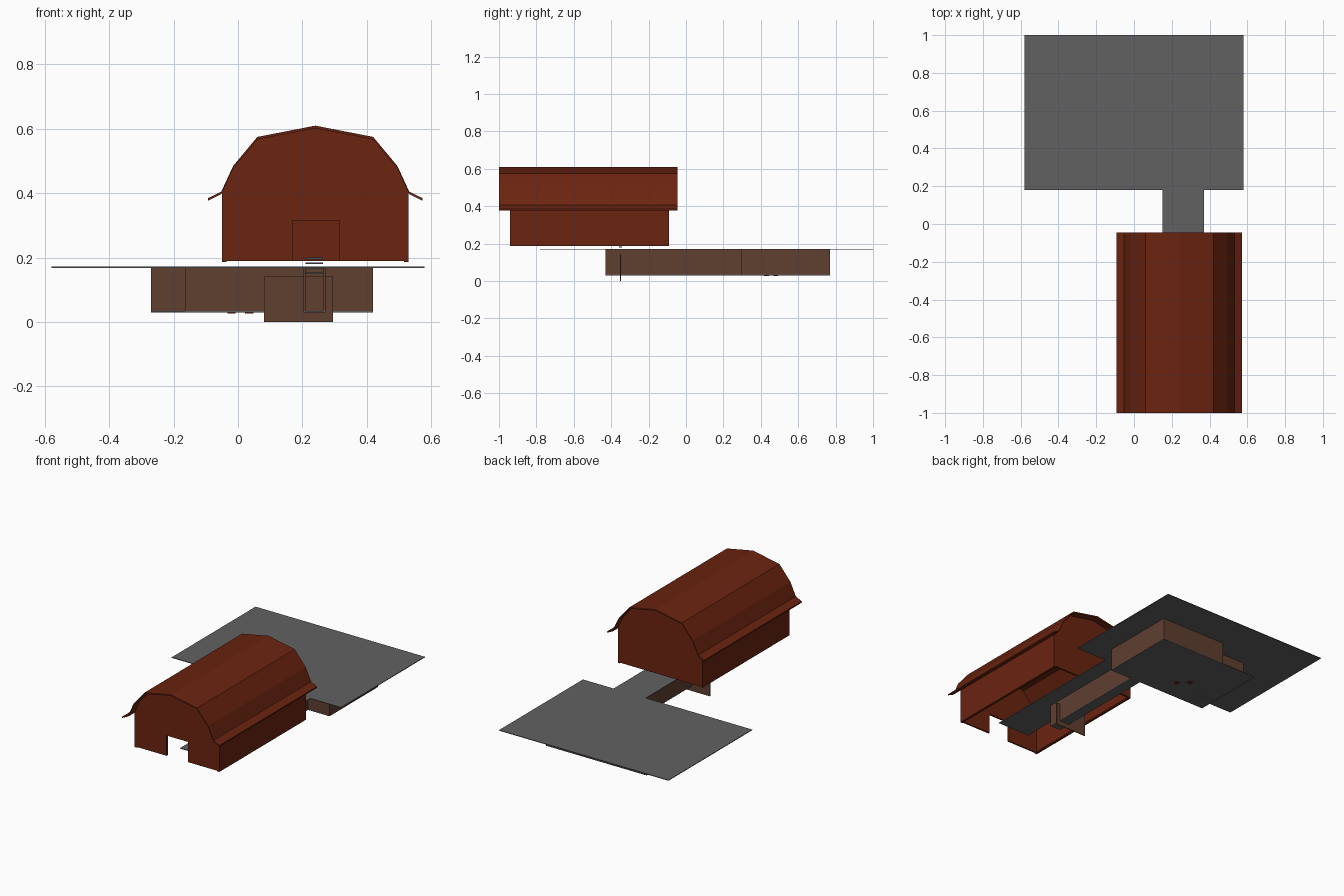
import bpy, bmesh
from mathutils import Vector

if "Cube" in bpy.data.objects:
    bpy.data.objects.remove(bpy.data.objects["Cube"], do_unlink=True)


def material(name, rgb):
    m = bpy.data.materials.new(name)
    m.use_nodes = True
    m.diffuse_color = (*rgb, 1)
    node = m.node_tree.nodes["Principled BSDF"]
    node.inputs["Base Color"].default_value = (*rgb, 1)
    node.inputs["Roughness"].default_value = 0.9
    return m


RED = material("barn red", (0.145, 0.017, 0.005))
GREY = material("concrete grey", (0.12, 0.12, 0.12))
BROWN = material("earth brown", (0.115, 0.05, 0.03))
STEEL = material("ladder steel", (0.07, 0.09, 0.1))


def prism(name, outline, depth, mat):
    """Extrude a 3D outline along the vector depth."""
    bm = bmesh.new()
    face = bm.faces.new([bm.verts.new(p) for p in outline])
    ext = bmesh.ops.extrude_face_region(bm, geom=[face])
    moved = [v for v in ext["geom"] if isinstance(v, bmesh.types.BMVert)]
    bmesh.ops.translate(bm, verts=moved, vec=Vector(depth))
    bmesh.ops.recalc_face_normals(bm, faces=bm.faces)
    mesh = bpy.data.meshes.new(name)
    bm.to_mesh(mesh)
    bm.free()
    mesh.materials.append(mat)
    ob = bpy.data.objects.new(name, mesh)
    bpy.context.collection.objects.link(ob)
    return ob


def box(name, x, y, z, mat):
    base = [(x[0], y[0], z[0]), (x[1], y[0], z[0]), (x[1], y[1], z[0]), (x[0], y[1], z[0])]
    return prism(name, base, (0, 0, z[1] - z[0]), mat)


# Barn: half of the gambrel curve, mirrored about the ridge
MID = 0.24
half = [(0.333, 0.385), (0.292, 0.405), (0.255, 0.485), (0.18, 0.575), (0, 0.61)]
curve = [(MID - dx, z) for dx, z in half] + [(MID + dx, z) for dx, z in half[-2::-1]]

T = 0.008
roof = curve + [(x, z - T) for x, z in reversed(curve)]
prism("barn_roof", [(x, -1.0, z) for x, z in roof], (0, 0.955, 0), RED)

# Gable walls fit under the roof; the front one has a doorway
X0, X1, Y0, Y1, BASE = -0.05, 0.53, -0.94, -0.09, 0.19
gable = [(X0, 0.4)] + [(x, z - T / 2) for x, z in curve[2:-2]] + [(X1, 0.4)]
back = [(X0, BASE)] + gable + [(X1, BASE)]
door = [(0.315, BASE), (0.315, 0.315), (0.17, 0.315), (0.17, BASE)]
prism("barn_back_wall", [(x, Y1, z) for x, z in back], (0, -0.01, 0), RED)
prism("barn_front_wall", [(x, Y0, z) for x, z in back + door], (0, 0.01, 0), RED)
for side, x in (("right", X0), ("left", X1 - 0.01)):
    box(f"barn_{side}_wall", (x, x + 0.01), (Y0, Y1), (BASE, 0.405), RED)
    sx = x if side == "right" else x - 0.005
    box(f"barn_{side}_sill", (sx, sx + 0.015), (Y0, Y1), (0.186, 0.194), RED)

# Ground slab: wide yard with a narrow strip running under the barn
slab = [(-0.58, 0.18), (0.15, 0.18), (0.15, -0.78), (0.37, -0.78),
        (0.37, 0.18), (0.58, 0.18), (0.58, 1.0), (-0.58, 1.0)]
prism("ground_slab", [(x, y, 0.168) for x, y in slab], (0, 0, 0.004), GREY)

# Cellar floor and passage floor
box("cellar_floor", (-0.27, 0.42), (0.295, 0.77), (0.03, 0.034), GREY)
box("passage_floor", (0.203, 0.272), (-0.43, 0.295), (0.03, 0.034), GREY)

# Cellar walls follow the room outline, open at the passage front
path = [(0.203, -0.43), (0.203, 0.295), (-0.165, 0.295), (-0.165, 0.4), (-0.27, 0.4),
        (-0.27, 0.67), (-0.03, 0.67), (-0.03, 0.77), (0.42, 0.77), (0.42, 0.295),
        (0.272, 0.295), (0.272, -0.43)]
bm = bmesh.new()
low = [bm.verts.new((x, y, 0.03)) for x, y in path]
high = [bm.verts.new((x, y, 0.168)) for x, y in path]
for i in range(len(path) - 1):
    bm.faces.new((low[i], low[i + 1], high[i + 1], high[i]))
mesh = bpy.data.meshes.new("cellar_walls")
bm.to_mesh(mesh)
bm.free()
mesh.materials.append(BROWN)
walls = bpy.data.objects.new("cellar_walls", mesh)
bpy.context.collection.objects.link(walls)
solid = walls.modifiers.new("thickness", "SOLIDIFY")
solid.thickness = 0.007
solid.offset = 1

# Upright panel across the passage
box("passage_panel", (0.08, 0.295), (-0.352, -0.347), (0, 0.142), BROWN)

# Steep ladder with open treads
STEPS = 11
for i in range(STEPS):
    z = 0.04 + i * 0.0155
    y = -0.27 - i * 0.009
    box(f"ladder_tread_{i + 1}", (0.21, 0.264), (y - 0.008, y + 0.008), (z, z + 0.006), STEEL)

# Small drain plates under the cellar floor
for i, (x, y) in enumerate([(0.035, 0.43), (-0.02, 0.48)]):
    box(f"drain_plate_{i + 1}", (x - 0.013, x + 0.013), (y - 0.013, y + 0.013), (0.026, 0.031), RED)
